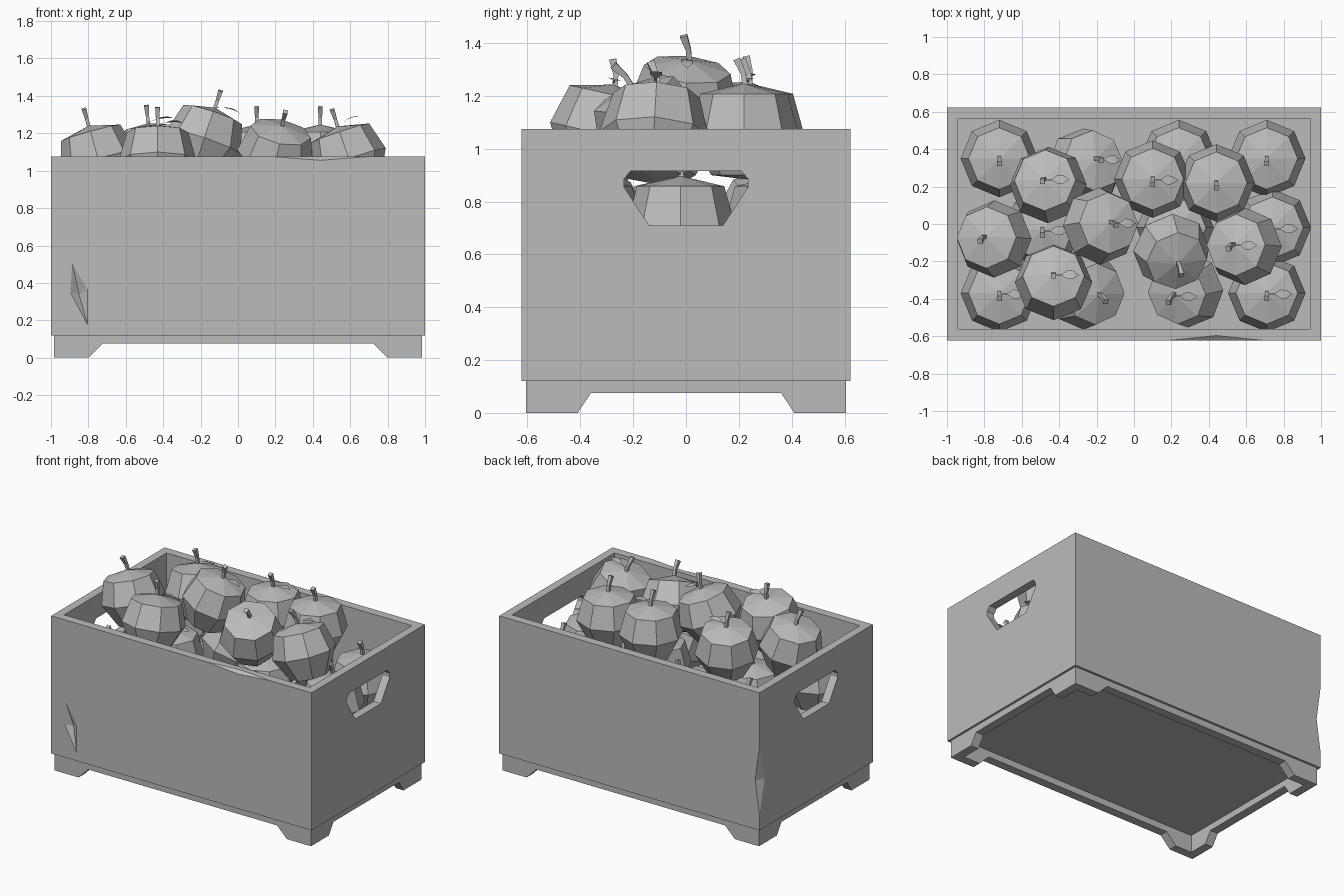
import bpy, bmesh
from math import cos, sin, pi
from mathutils import Vector, Matrix

cube = bpy.data.objects.get("Cube")
if cube:
    bpy.data.objects.remove(cube)

grey = bpy.data.materials.new("plain grey")
grey.use_nodes = True
grey.diffuse_color = (0.5, 0.5, 0.5, 1)
shader = next(n for n in grey.node_tree.nodes if n.type == 'BSDF_PRINCIPLED')
shader.inputs["Base Color"].default_value = (0.5, 0.5, 0.5, 1)


def finish(bm, name):
    bmesh.ops.recalc_face_normals(bm, faces=bm.faces)
    mesh = bpy.data.meshes.new(name)
    bm.to_mesh(mesh)
    bm.free()
    mesh.materials.append(grey)
    return mesh


def place(mesh, name, matrix=None):
    ob = bpy.data.objects.new(name, mesh)
    bpy.context.scene.collection.objects.link(ob)
    if matrix:
        ob.matrix_world = matrix
    return ob


def hull(name, points):
    """Convex solid around the points."""
    bm = bmesh.new()
    for p in points:
        bm.verts.new(p)
    bmesh.ops.convex_hull(bm, input=bm.verts)
    bmesh.ops.dissolve_limit(bm, angle_limit=0.01, verts=bm.verts, edges=bm.edges)
    return place(finish(bm, name), name)


def box(name, x, y, z0, z1):
    return hull(name, [(sx * x, sy * y, z) for sx in (-1, 1) for sy in (-1, 1) for z in (z0, z1)])


def prism(name, outline, axis):
    """Outline of (side, height) points drawn right through along an axis."""
    if axis == 'X':
        return hull(name, [(e, s, z) for s, z in outline for e in (-1.3, 1.3)])
    return hull(name, [(s, e, z) for s, z in outline for e in (-1.3, 1.3)])


def cut(ob, cutters):
    for c in cutters:
        c.hide_render = True
        mod = ob.modifiers.new("cut", 'BOOLEAN')
        mod.operation = 'DIFFERENCE'
        mod.solver = 'EXACT'
        mod.object = c
    bpy.context.view_layer.update()
    result = bpy.data.meshes.new_from_object(ob.evaluated_get(bpy.context.evaluated_depsgraph_get()))
    ob.modifiers.clear()
    ob.data = result
    for c in cutters:
        bpy.data.objects.remove(c)


# Crate with a hollow, hand holes at both ends and three knocks
crate = box("crate", 1, 0.622, 0.12, 1.075)
handle = [(s * y, z) for s in (-1, 1) for y, z in
          ((0.21, 0.915), (0.235, 0.885), (0.235, 0.855), (0.14, 0.71))]
cut(crate, [
    box("hollow", 0.943, 0.562, 0.53, 1.3),
    prism("hand_hole", handle, 'X'),
    hull("front_gash", [(-0.89, -0.625, 0.52), (-0.80, -0.625, 0.37), (-0.80, -0.625, 0.16),
                        (-0.90, -0.625, 0.35), (-0.85, -0.59, 0.34)]),
    hull("rim_dent", [(0.1, -0.625, 1.08), (0.78, -0.625, 1.08), (0.44, -0.59, 1.08),
                      (0.44, -0.625, 1.053), (0.44, -0.7, 1.15)]),
    hull("corner_dent", [(-1.003, 0.625, 0.74), (-1.003, 0.625, 0.19), (-1.003, 0.56, 0.46),
                         (-0.965, 0.625, 0.46), (-1.1, 0.72, 0.46)]),
])

# Base skirt with arched sides that leave four corner feet
skirt = box("base_skirt", 0.985, 0.606, 0, 0.121)


def arch(low, high):
    return [(-low, -0.05), (low, -0.05), (low, 0), (-low, 0), (high, 0.075), (-high, 0.075)]


cut(skirt, [
    box("skirt_hollow", 0.925, 0.546, -0.1, 0.2),
    prism("long_arch", arch(0.80, 0.725), 'Y'),
    prism("short_arch", arch(0.41, 0.36), 'X'),
])


def loft(bm, rings):
    for a, b in zip(rings, rings[1:]):
        for i in range(len(a)):
            j = (i + 1) % len(a)
            bm.faces.new((a[i], a[j], b[j], b[i]))


# Eight-sided apple
bm = bmesh.new()
SIDES = 8
rings = [[bm.verts.new((r * cos(2 * pi * i / SIDES), r * sin(2 * pi * i / SIDES), z))
          for i in range(SIDES)]
         for r, z in ((0.125, -0.165), (0.207, -0.01), (0.165, 0.143))]
loft(bm, rings)
for ring, z in ((rings[0], -0.18), (rings[-1], 0.182)):
    tip = bm.verts.new((0, 0, z))
    for i in range(SIDES):
        bm.faces.new((ring[i], ring[(i + 1) % SIDES], tip))
apple_mesh = finish(bm, "apple")

# Bent square stem, wider at its top
bm = bmesh.new()
rings = [[bm.verts.new((sx * w, y + sy * w, z + sy * w * 0.4))
          for sx, sy in ((-1, -1), (1, -1), (1, 1), (-1, 1))]
         for y, z, w in ((0.005, 0.16, 0.010), (-0.003, 0.22, 0.009), (-0.028, 0.275, 0.013))]
loft(bm, rings)
bm.faces.new(rings[0])
bm.faces.new(rings[-1])
stem_mesh = finish(bm, "stem")

# Thin pointed leaf on a narrow stalk
bm = bmesh.new()
spine = [(0.0, 0.004, 0.185), (0.045, 0.004, 0.197), (0.075, 0.024, 0.203),
         (0.105, 0.022, 0.203), (0.135, 0.002, 0.195)]
rows = [[bm.verts.new((x, s * w - 0.005, z)) for s in (-1, 1)] for x, w, z in spine]
for a, b in zip(rows, rows[1:]):
    bm.faces.new((a[0], a[1], b[1], b[0]))
bmesh.ops.solidify(bm, geom=bm.faces[:], thickness=0.003)
leaf_mesh = finish(bm, "leaf")

# Apples: x, y, z, lean in x, lean in y, has leaf
LOW, HIGH = 0.715, 1.065
apples = [
    (-0.72, 0.35, LOW, 0, 0, False), (-0.26, 0.31, LOW, 0.06, 0.04, True),
    (0.24, 0.35, LOW, 0, 0, False), (0.71, 0.35, LOW, 0, 0, False),
    (-0.49, -0.03, LOW, 0, 0, True), (0.22, -0.02, LOW, 0, 0, False),
    (0.74, -0.02, LOW, 0, 0, True), (-0.72, -0.37, LOW, 0, 0, True),
    (-0.26, -0.36, LOW, 0.08, -0.02, False), (0.28, -0.35, LOW, -0.07, -0.03, True),
    (0.71, -0.37, LOW, 0, 0, True),
    (-0.75, -0.08, HIGH, -0.05, 0.01, False), (-0.43, -0.31, HIGH, 0, 0.04, True),
    (-0.18, -0.01, 1.165, 0.06, 0.02, True), (0.2, -0.14, 1.08, 0.04, -0.08, False),
    (0.59, -0.12, HIGH, -0.06, 0.01, True), (-0.46, 0.21, HIGH + 0.01, -0.02, 0.03, True),
    (0.1, 0.24, HIGH, 0, 0, True), (0.44, 0.22, HIGH, 0, 0, False),
]
up = Vector((0, 0, 1))
for x, y, z, dx, dy, has_leaf in apples:
    turn = up.rotation_difference(Vector((dx, dy, 0.18)))
    spot = Matrix.Translation((x, y, z)) @ turn.to_matrix().to_4x4()
    place(apple_mesh, "apple", spot)
    place(stem_mesh, "stem", spot)
    if has_leaf:
        place(leaf_mesh, "leaf", spot)
